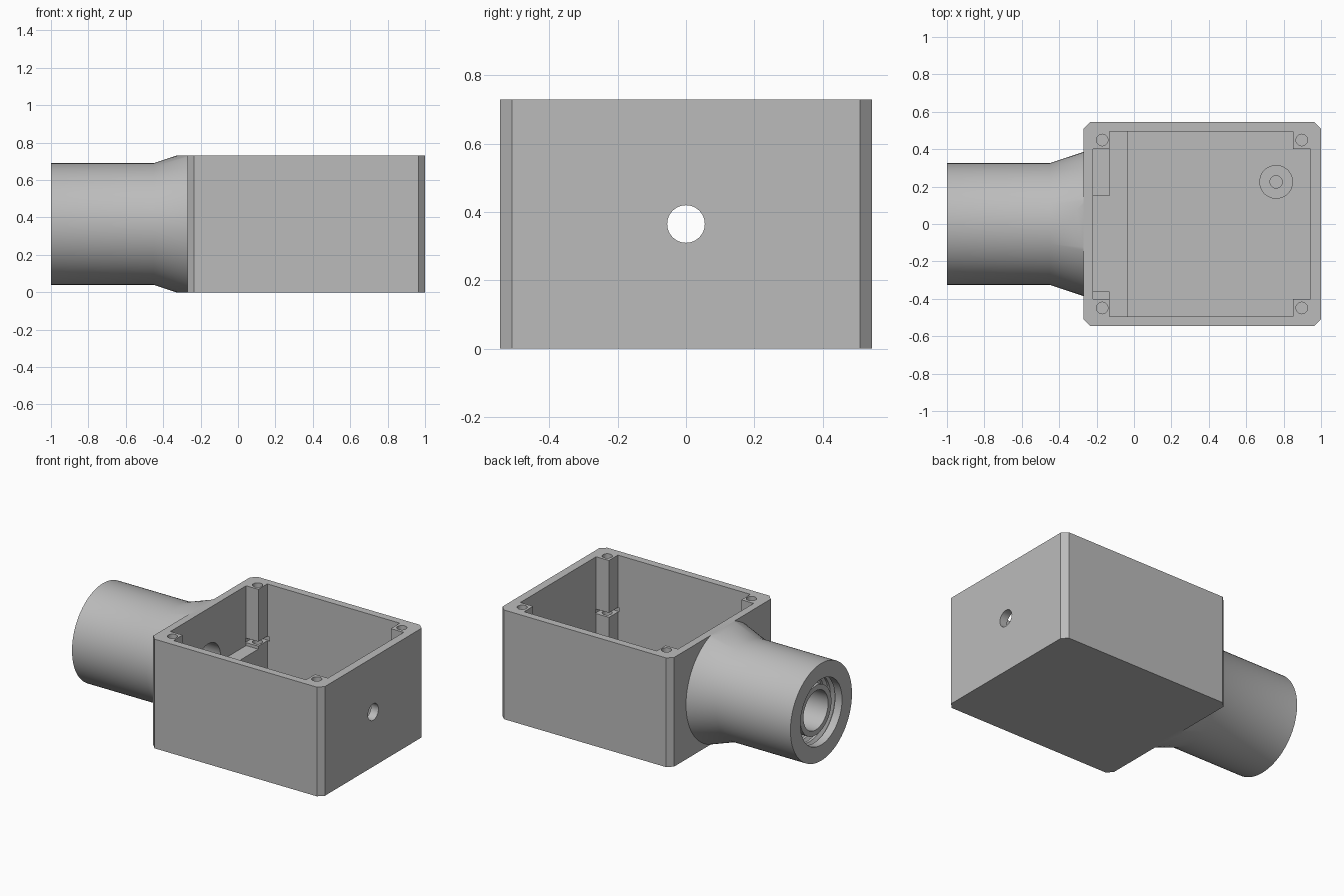
import bpy, bmesh, math
from mathutils import Matrix

cube = bpy.data.objects.get("Cube")
if cube:
    bpy.data.objects.remove(cube, do_unlink=True)

grey = bpy.data.materials.new("plain grey")
grey.use_nodes = True
COLOR = (0.5, 0.5, 0.5, 1)
grey.diffuse_color = COLOR
grey.node_tree.nodes["Principled BSDF"].inputs["Base Color"].default_value = COLOR

H, FLOOR, MID = 0.73, 0.05, 0.365


def finish(name, bm):
    bmesh.ops.recalc_face_normals(bm, faces=bm.faces)
    mesh = bpy.data.meshes.new(name)
    bm.to_mesh(mesh)
    bm.free()
    mesh.materials.append(grey)
    ob = bpy.data.objects.new(name, mesh)
    bpy.context.collection.objects.link(ob)
    return ob


def prism(name, outline, z0, z1):
    bm = bmesh.new()
    base = bm.faces.new([bm.verts.new((x, y, z0)) for x, y in outline])
    top = bmesh.ops.extrude_face_region(bm, geom=[base])["geom"]
    verts = [v for v in top if isinstance(v, bmesh.types.BMVert)]
    bmesh.ops.translate(bm, verts=verts, vec=(0, 0, z1 - z0))
    return finish(name, bm)


def block(name, x0, x1, y0, y1, z0, z1):
    return prism(name, [(x0, y0), (x1, y0), (x1, y1), (x0, y1)], z0, z1)


def rod(name, center, radius, length, axis="Z"):
    bm = bmesh.new()
    turn = Matrix.Rotation(math.pi / 2, 4, "Y") if axis == "X" else Matrix()
    bmesh.ops.create_cone(bm, cap_ends=True, segments=48, radius1=radius, radius2=radius,
                          depth=length, matrix=Matrix.Translation(center) @ turn)
    return finish(name, bm)


def lathe_x(name, profile, steps=96):
    # Closed (x, radius) profile turned around the pipe axis
    bm = bmesh.new()
    rings = []
    for i in range(steps):
        a = math.tau * i / steps
        rings.append([bm.verts.new((x, r * math.cos(a), MID + r * math.sin(a))) for x, r in profile])
    n = len(profile)
    for i in range(steps):
        a, b = rings[i], rings[(i + 1) % steps]
        for j in range(n):
            k = (j + 1) % n
            bm.faces.new((a[j], a[k], b[k], b[j]))
    return finish(name, bm)


def combine(ob, other, operation="DIFFERENCE"):
    mod = ob.modifiers.new("cut", "BOOLEAN")
    mod.operation, mod.solver, mod.object = operation, "EXACT", other
    bpy.context.view_layer.objects.active = ob
    bpy.ops.object.modifier_apply(modifier=mod.name)
    bpy.data.objects.remove(other, do_unlink=True)


def smooth(ob):
    bpy.ops.object.select_all(action="DESELECT")
    ob.select_set(True)
    bpy.context.view_layer.objects.active = ob
    bpy.ops.object.shade_smooth_by_angle(angle=math.radians(25))


# Housing with chamfered vertical edges
x0, x1, w, c = -0.27, 1.0, 0.545, 0.035
housing = prism("housing", [(x0 + c, -w), (x1 - c, -w), (x1, c - w), (x1, w - c),
                            (x1 - c, w), (x0 + c, w), (x0, w - c), (x0, c - w)], 0, H)

# Cavity outline leaves a post in every corner
a0, a1, b0, b1, p, q = -0.22, 0.945, -0.13, 0.85, 0.40, 0.495
combine(housing, prism("cavity", [(b0, -q), (b1, -q), (b1, -p), (a1, -p), (a1, p), (b1, p),
                                  (b1, q), (b0, q), (b0, p), (a0, p), (a0, -p), (b0, -p)], FLOOR, 1))

# Screw holes and nut slots in the posts
for x in (-0.17, 0.897):
    for y in (-0.449, 0.449):
        combine(housing, rod("screw_hole", (x, y, 0.55), 0.031, 0.5))
        s = 0.055
        combine(housing, block("nut_slot", x - s, x + s, y - s, y + s, 0.35, 0.38))

# Cable hole in the end wall and bore through the pipe wall
combine(housing, rod("cable_hole", (1, 0, MID), 0.055, 0.2, "X"))
combine(housing, rod("wall_bore", (-0.25, 0, MID), 0.13, 0.2, "X"))
smooth(housing)

# Flared pipe with an inner sleeve and a threaded socket
profile = [(-1, 0.325), (-0.45, 0.325), (-0.25, 0.392), (-0.25, 0.13),
           (-0.96, 0.13), (-0.96, 0.165), (-0.5, 0.165), (-0.5, 0.22)]
pitch = 0.05
for i in range(9):
    x = -0.5 - pitch * (i + 0.3)
    profile += [(x, 0.22), (x - pitch * 0.3, 0.245), (x - pitch * 0.5, 0.245), (x - pitch * 0.65, 0.22)]
profile.append((-1, 0.22))
pipe = lathe_x("pipe", profile)
combine(pipe, block("trim", -1.2, 0, -0.6, 0.6, 0, H), "INTERSECT")
smooth(pipe)

# Raised floor step and wall ledges beside the bore
block("floor_step", a0, -0.035, -p, p, FLOOR - 0.01, 0.09)
block("floor_step_wide", b0, -0.035, -q, q, FLOOR - 0.01, 0.09)
block("left_ledge", a0, b0, 0.15, p, FLOOR, 0.33)
block("right_ledge", a0, b0, -p, -0.36, FLOOR, 0.33)

# Screw boss on the floor
boss = rod("floor_boss", (0.76, 0.225, 0.09), 0.09, 0.1)
combine(boss, rod("boss_hole", (0.76, 0.225, 0.12), 0.033, 0.1))
smooth(boss)
